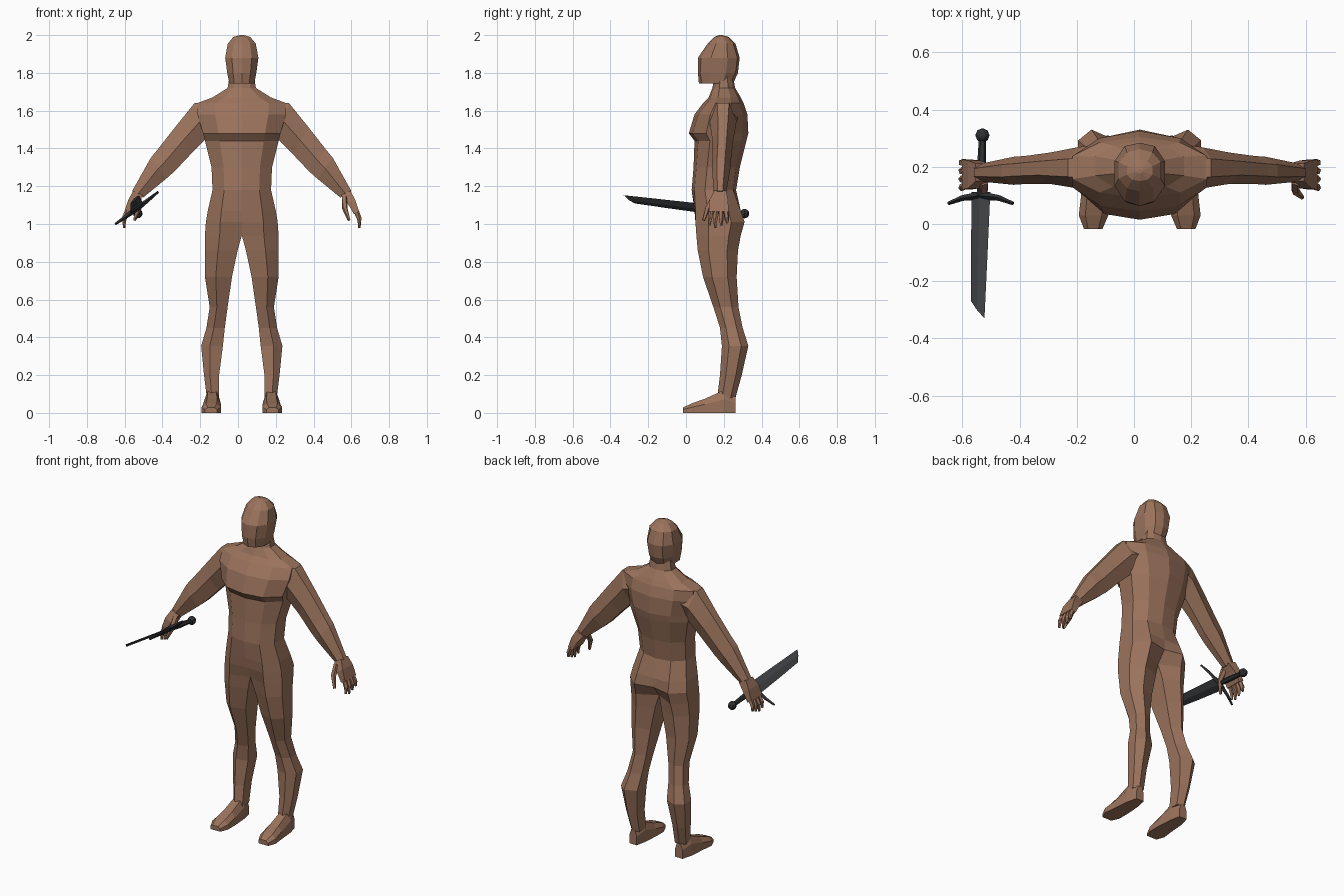
import bpy
import bmesh
import math
from mathutils import Vector

AXIS_X = 0.02  # the figure's plane of symmetry

cube = bpy.data.objects.get("Cube")
if cube:
    bpy.data.objects.remove(cube, do_unlink=True)


def make_material(name, color):
    mat = bpy.data.materials.new(name)
    mat.use_nodes = True
    mat.diffuse_color = (*color, 1)
    bsdf = next(n for n in mat.node_tree.nodes if n.type == 'BSDF_PRINCIPLED')
    bsdf.inputs["Base Color"].default_value = (*color, 1)
    bsdf.inputs["Roughness"].default_value = 0.8
    return mat


skin = make_material("brown skin", (0.33, 0.172, 0.108))
steel = make_material("dark steel", (0.052, 0.055, 0.06))
iron = make_material("black iron", (0.028, 0.03, 0.033))


def add_loft(bm, rings):
    """Skin a list of equal rings and cap both ends."""
    loops = [[bm.verts.new(p) for p in ring] for ring in rings]
    count = len(loops[0])
    for a, b in zip(loops, loops[1:]):
        for i in range(count):
            j = (i + 1) % count
            bm.faces.new((a[i], a[j], b[j], b[i]))
    bm.faces.new(loops[0])
    bm.faces.new(loops[-1])


def add_tube(bm, points, radii, sides=5):
    """Loft a regular polygon along a path."""
    points = [Vector(p) for p in points]
    rings = []
    for i, p in enumerate(points):
        along = points[min(i + 1, len(points) - 1)] - points[max(i - 1, 0)]
        turn = along.to_track_quat('Z', 'Y')
        ring = []
        for k in range(sides):
            t = math.tau * k / sides
            ring.append(p + turn @ Vector((math.cos(t), math.sin(t), 0)) * radii[i])
        rings.append(ring)
    add_loft(bm, rings)


def finish(bm, name, mat, mirrored=True):
    """Turn a bmesh into an object, mirrored across the body if wanted."""
    bmesh.ops.recalc_face_normals(bm, faces=bm.faces[:])
    if mirrored:
        inner = [f for f in bm.faces if all(abs(v.co.x) < 1e-5 for v in f.verts)]
        bmesh.ops.delete(bm, geom=inner, context='FACES')
    mesh = bpy.data.meshes.new(name)
    bm.to_mesh(mesh)
    bm.free()
    mesh.materials.append(mat)
    obj = bpy.data.objects.new(name, mesh)
    bpy.context.collection.objects.link(obj)
    if mirrored:
        obj.location.x = AXIS_X
        mod = obj.modifiers.new("Mirror", 'MIRROR')
        mod.use_clip = True
    return obj


def half_ring(z, inner, outer, front_in, front_mid, back_mid, back_in):
    """Six-point section of one half of the body."""
    mid = inner + 0.6 * (outer - inner)
    side = (front_mid + back_mid) / 2
    flat = (back_mid - front_mid) * 0.23
    return [(inner, front_in, z), (mid, front_mid, z), (outer, side - flat, z),
            (outer, side + flat, z), (mid, back_mid, z), (inner, back_in, z)]


# Torso, from neck to crotch: z, inner x, outer x, then four depths
torso = [
    (1.78, 0, .065, .15, .16, .24, .25),
    (1.72, 0, .075, .14, .15, .25, .26),
    (1.67, 0, .155, .12, .13, .275, .29),
    (1.64, 0, .235, .09, .11, .285, .305),
    (1.58, 0, .235, .045, .065, .30, .325),
    (1.48, 0, .205, .015, .035, .30, .33),
    (1.44, 0, .195, .045, .065, .295, .32),
    (1.30, 0, .160, .04, .055, .265, .285),
    (1.18, 0, .155, .03, .045, .25, .265),
    (1.07, 0, .180, .045, .05, .29, .29),
    (1.01, 0, .190, .06, .05, .31, .285),
    (.94, 0, .195, .09, .055, .29, .23),
]
# Leg, from thigh to ankle
leg = [
    (.86, .022, .195, .10, .062, .275, .24),
    (.72, .052, .195, .12, .09, .268, .24),
    (.56, .075, .17, .17, .145, .278, .25),
    (.45, .09, .187, .20, .18, .30, .27),
    (.355, .10, .215, .21, .19, .33, .30),
    (.20, .12, .20, .20, .18, .295, .275),
    (.08, .12, .185, .185, .165, .262, .25),
]
bm = bmesh.new()
add_loft(bm, [half_ring(*row) for row in torso + leg])
finish(bm, "torso_and_legs", skin)

# Head, from jaw to crown
head = [
    (1.745, 0, .066, .068, .085, .235, .25),
    (1.80, 0, .077, .063, .075, .262, .275),
    (1.88, 0, .088, .063, .08, .272, .284),
    (1.955, 0, .074, .115, .125, .25, .262),
    (1.99, 0, .045, .15, .155, .22, .225),
    (2.0, 0, .01, .175, .18, .19, .195),
]
bm = bmesh.new()
add_loft(bm, [half_ring(*row) for row in head])
finish(bm, "head", skin)

# Feet, from heel to toe: y, inner x, outer x, top height
bm = bmesh.new()
rings = []
for y, x0, x1, top in [(.262, .13, .18, .085), (.20, .117, .197, .12), (.10, .11, .205, .075),
                       (.03, .11, .213, .05), (-.017, .13, .195, .028)]:
    inset = (x1 - x0) * 0.22
    rings.append([(x0, y, 0), (x1, y, 0), (x1, y, top * 0.6),
                  (x1 - inset, y, top), (x0 + inset, y, top), (x0, y, top * 0.6)])
add_loft(bm, rings)
finish(bm, "feet", skin)

# Arms: upper point x z, lower point x z, front and back depth
bm = bmesh.new()
rings = []
for xu, zu, xl, zl, yf, yb in [
        (.14, 1.65, .14, 1.50, .12, .28),
        (.25, 1.64, .19, 1.45, .125, .268),
        (.355, 1.51, .27, 1.37, .14, .25),
        (.445, 1.395, .355, 1.28, .14, .238),
        (.482, 1.35, .40, 1.24, .137, .235),
        (.58, 1.175, .522, 1.14, .148, .212)]:
    mid_x, mid_z = (xu + xl) / 2, (zu + zl) / 2
    y0, y1 = yf + (yb - yf) * 0.28, yb - (yb - yf) * 0.28
    rings.append([(xu, y0, zu), (xu, y1, zu), (mid_x, yb, mid_z),
                  (xl, y1, zl), (xl, y0, zl), (mid_x, yf, mid_z)])
add_loft(bm, rings)
finish(bm, "arms", skin)

# Hands: flat palm, four curled fingers and a thumb
bm = bmesh.new()
rings = []
for x, z, half, y0, y1 in [(.55, 1.165, .024, .15, .212), (.58, 1.12, .02, .125, .222),
                           (.607, 1.06, .014, .12, .226)]:
    rings.append([(x - half, y0, z - half * 0.5), (x + half, y0, z + half * 0.5),
                  (x + half, y1, z + half * 0.5), (x - half, y1, z - half * 0.5)])
add_loft(bm, rings)
for i in range(4):
    root = 0.134 + i * 0.026
    tip = 0.122 + i * 0.032
    drop = 0.98 + 0.012 * abs(i - 1)
    add_tube(bm, [(.603, root, 1.075), (.622, (root + tip) / 2, 1.03), (.623, tip, drop)],
             [.014, .013, .007])
add_tube(bm, [(.545, .15, 1.14), (.545, .115, 1.085), (.568, .093, 1.02)], [.018, .015, .008])
finish(bm, "hands", skin)

# Sword frame: a point along its length, shifted across its width and thickness
pommel_end = Vector((-.53, .31, 1.055))
length_dir = (Vector((-.547, -.335, 1.135)) - pommel_end).normalized()
width_dir = Vector((.8, 0, .6))
thick_dir = length_dir.cross(width_dir).normalized()


def on_sword(along, across=0.0, thick=0.0):
    return pommel_end + length_dir * along + width_dir * across + thick_dir * thick


# Blade with a slanted broken tip
bm = bmesh.new()
rings = []
for left_end, right_end, half in [(.20, .20, .041), (.42, .42, .036), (.585, .645, .030)]:
    middle = (left_end + right_end) / 2
    rings.append([on_sword(left_end, -half), on_sword(middle, 0, .007),
                  on_sword(right_end, half), on_sword(middle, 0, -.007)])
add_loft(bm, rings)
finish(bm, "sword_blade", steel, mirrored=False)

# Grip
bm = bmesh.new()
add_tube(bm, [on_sword(.01), on_sword(.11), on_sword(.22)], [.012, .016, .014], 6)
finish(bm, "sword_grip", iron, mirrored=False)

# Pommel
bm = bmesh.new()
bmesh.ops.create_uvsphere(bm, u_segments=8, v_segments=6, radius=0.025)
bmesh.ops.translate(bm, verts=bm.verts[:], vec=pommel_end)
finish(bm, "sword_pommel", iron, mirrored=False)

# Crossguard, its arms sweeping toward the blade
bm = bmesh.new()
path = [on_sword(.212 + 1.4 * s * s, s) for s in (-.142, -.08, 0, .08, .142)]
add_tube(bm, path, [.006, .010, .015, .010, .006], 4)
finish(bm, "sword_crossguard", iron, mirrored=False)
